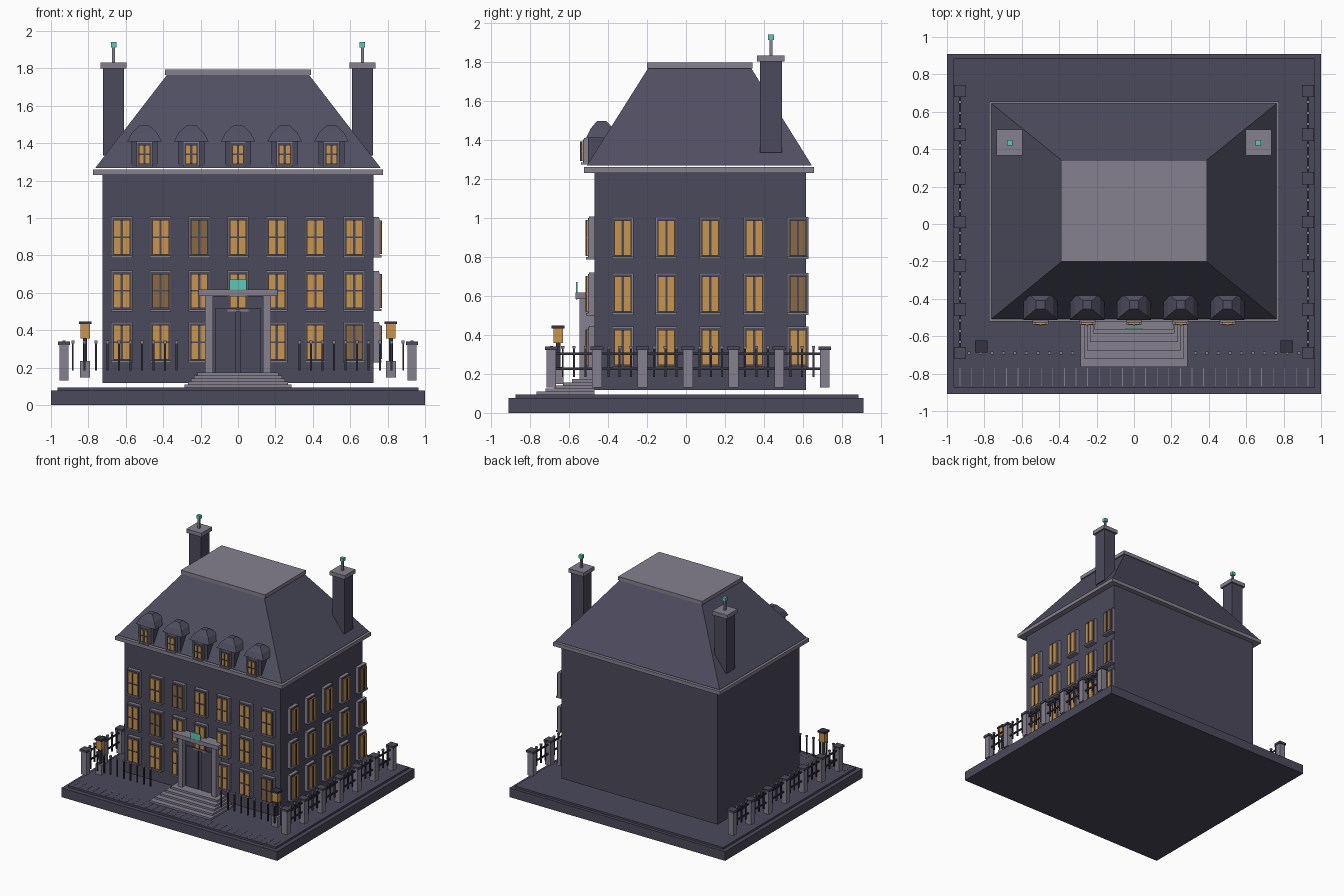
import bpy, bmesh

cube = bpy.data.objects.get("Cube")
if cube:
    bpy.data.objects.remove(cube)


def material(name, r, g, b):
    m = bpy.data.materials.new(name)
    m.use_nodes = True
    m.diffuse_color = (r, g, b, 1)
    m.node_tree.nodes["Principled BSDF"].inputs["Base Color"].default_value = (r, g, b, 1)
    return m


SLATE = material("slate", .07, .067, .105)
ROOF = material("roof_slate", .08, .077, .12)
STONE = material("pale_stone", .235, .216, .275)
IRON = material("dark_iron", .036, .034, .05)
LIT = material("lit_glass", .58, .3, .077)
DIM = material("dim_glass", .25, .144, .06)
TEAL = material("teal", .107, .58, .48)


class Part:
    """Collects tapered boxes into one named mesh object."""

    def __init__(self, name, mat):
        self.name, self.mat, self.bm = name, mat, bmesh.new()

    def frustum(self, low, high):
        # each of low and high is (x0, x1, y0, y1, z)
        rings = [[self.bm.verts.new(p) for p in
                  ((a, c, z), (b, c, z), (b, d, z), (a, d, z))]
                 for a, b, c, d, z in (low, high)]
        self.bm.faces.new(rings[0][::-1])
        self.bm.faces.new(rings[1])
        for i in range(4):
            j = (i + 1) % 4
            self.bm.faces.new((rings[0][i], rings[0][j], rings[1][j], rings[1][i]))
        return self

    def box(self, x0, x1, y0, y1, z0, z1):
        return self.frustum((x0, x1, y0, y1, z0), (x0, x1, y0, y1, z1))

    def post(self, x, y, r, z0, z1):
        return self.box(x - r, x + r, y - r, y + r, z0, z1)

    def done(self):
        mesh = bpy.data.meshes.new(self.name)
        bmesh.ops.recalc_face_normals(self.bm, faces=self.bm.faces)
        self.bm.to_mesh(mesh)
        self.bm.free()
        mesh.materials.append(self.mat)
        bpy.context.collection.objects.link(bpy.data.objects.new(self.name, mesh))


FRONT, BACK, SIDE = -.47, .615, .725

# Ground slabs and front paving joints
Part("base_slab", SLATE).box(-1, 1, -.91, .91, 0, .077).done()
Part("base_step", SLATE).box(-.965, .965, -.875, .885, .077, .093).done()
joints = Part("paving_joints", STONE)
for i in range(31):
    x = -.93 + i * .062
    joints.box(x - .002, x + .002, -.865, -.77, .093, .095)
joints.done()

# House body, cornice and hipped roof
Part("walls", SLATE).box(-SIDE, SIDE, FRONT, BACK, .117, 1.23).done()
Part("cornice", STONE).box(-.775, .775, -.522, .656, 1.23, 1.26).done()
Part("roof", ROOF).frustum((-.763, .763, -.508, .645, 1.268),
                           (-.38, .38, -.195, .335, 1.765)).done()
Part("roof_cap", STONE).box(-.39, .39, -.2, .342, 1.765, 1.795).done()

# Chimneys with finials
stacks, caps = Part("chimney_stacks", SLATE), Part("chimney_caps", STONE)
tips = Part("chimney_finials", TEAL)
for s in (-1, 1):
    x, y = s * .665, .435
    stacks.post(x, y, .056, 1.335, 1.80)
    caps.post(x, y, .07, 1.80, 1.832).post(x, y, .008, 1.832, 1.915)
    tips.post(x, y, .015, 1.912, 1.94)
for p in (stacks, caps, tips):
    p.done()

# Windows
frames, panels = Part("window_frames", STONE), Part("window_panels", SLATE)
bars = Part("window_bars", SLATE)
glass = {LIT: Part("lit_panes", LIT), DIM: Part("dim_panes", DIM)}


def window(u, z, w, h, mat=LIT, side=False, base=0.0):
    """u is the position along the wall, w and h are half sizes."""
    def slab(part, a, b, d0, d1, z0, z1):
        d0, d1 = d0 + base, d1 + base
        if side:
            part.box(SIDE + d0, SIDE + d1, u + a, u + b, z + z0, z + z1)
        else:
            part.box(u + a, u + b, FRONT - d1, FRONT - d0, z + z0, z + z1)
    slab(frames, -w, w, 0, .028, -h, h)
    slab(frames, -w, w, .028, .042, -h, .012 - h)
    slab(panels, .006 - w, w - .006, .028, .031, .012 - h, h - .008)
    slab(glass[mat], .013 - w, w - .013, .031, .04, .018 - h, h - .018)
    slab(bars, -.006, .006, .04, .046, .018 - h, h - .018)
    if not side:
        slab(bars, .013 - w, w - .013, .04, .044, -.004, .004)


ROWS = (.335, .61, .897)
for row, z in enumerate(ROWS):
    for col in range(-3, 4):
        if row or col:
            dim = (row, col) in ((0, 3), (1, -2), (2, -1))
            window(col * .207, z, .057, .11, DIM if dim else LIT)
    for col in range(5):
        dim = col == 4 and row > 0
        window(-.325 + col * .2247, z, .055, .108, DIM if dim else LIT, True)

# Dormers
bodies, hoods = Part("dormer_bodies", SLATE), Part("dormer_hoods", ROOF)
for i in range(-2, 3):
    x = i * .25
    bodies.box(x - .07, x + .07, -.503, -.4, 1.27, 1.41)
    hoods.frustum((x - .092, x + .092, -.512, -.35, 1.41),
                  (x - .068, x + .068, -.49, -.37, 1.455))
    hoods.frustum((x - .068, x + .068, -.49, -.37, 1.455),
                  (x - .024, x + .024, -.455, -.41, 1.497))
    window(x, 1.34, .043, .068, base=.026)
for p in (frames, panels, bars, bodies, hoods, *glass.values()):
    p.done()

# Doorway and steps
Part("door_recess", SLATE).box(-.135, .135, -.5, FRONT, .172, .58).done()
leaves, pilasters = Part("door_leaves", SLATE), Part("door_pilasters", STONE)
for s in (-1, 1):
    a, b = sorted((s * .012, s * .122))
    leaves.box(a, b, -.51, -.5, .175, .515)
    a, b = sorted((s * .135, s * .176))
    pilasters.box(a, b, -.545, FRONT, .172, .585)
leaves.done()
pilasters.done()
Part("door_lintel", STONE).box(-.21, .21, -.565, FRONT, .583, .617).done()
Part("door_sign", TEAL).box(-.045, .045, -.564, -.556, .58, .67).done()
steps = Part("front_steps", STONE)
for i in range(5):
    w, z = .285 - .017 * i, .093 + .016 * i
    steps.box(-w, w, -.765 + .045 * i, FRONT, z, z + .016)
steps.done()

# Fences
posts, tops = Part("fence_posts", STONE), Part("fence_post_caps", SLATE)
iron, knobs = Part("fence_iron", IRON), Part("fence_knobs", STONE)


def spike(x, y):
    iron.post(x, y, .005, .185, .33)
    knobs.post(x, y, .008, .33, .344)


for s in (-1, 1):
    x = s * .93
    for i in range(7):
        y = -.69 + i * .2335
        posts.post(x, y, .025, .13, .322)
        tops.post(x, y, .033, .322, .34)
        if i < 6:
            for k in (1, 2, 3):
                spike(x, y + k * .0584)
    for z in (.22, .297):
        iron.box(x - .005, x + .005, -.69, .71, z, z + .012)
    for i in range(10):
        spike(s * (.328 + i * .0617), -.69)
for p in (posts, tops, iron, knobs):
    p.done()

# Lamps
feet, poles = Part("lamp_feet", STONE), Part("lamp_poles", IRON)
lights = Part("lamp_lights", LIT)
for s in (-1, 1):
    x, y = s * .817, -.655
    feet.post(x, y, .027, .148, .235)
    poles.post(x, y, .011, .235, .357).post(x, y, .033, .433, .448)
    lights.post(x, y, .025, .357, .433)
for p in (feet, poles, lights):
    p.done()
